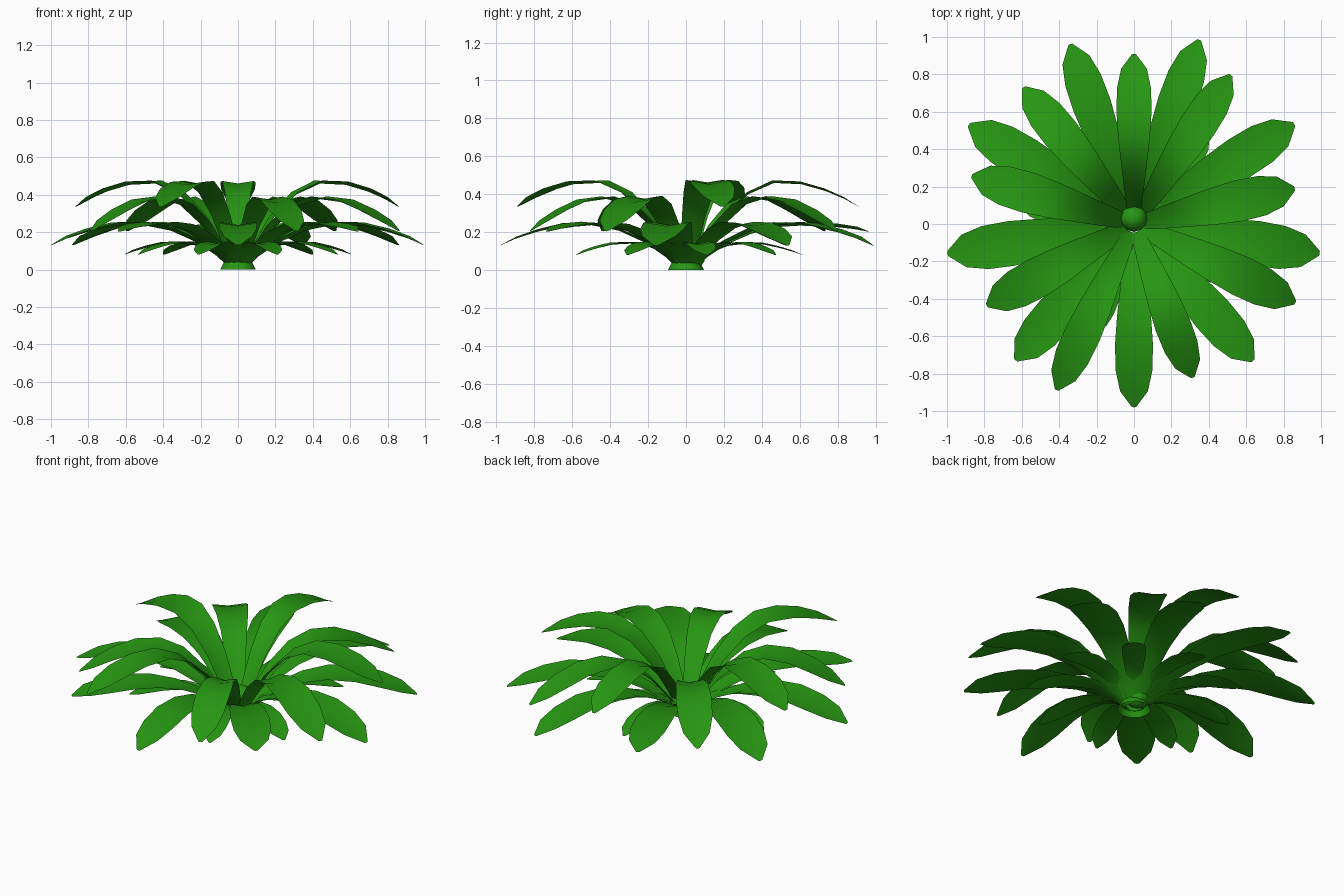
import bpy, bmesh
from math import radians, sin, cos
from mathutils import Vector

cube = bpy.data.objects.get("Cube")
if cube:
    bpy.data.objects.remove(cube, do_unlink=True)

# One leaf green for the whole plant
green = bpy.data.materials.new("leaf_green")
green.use_nodes = True
colour = (0.02, 0.31, 0.006, 1)
green.diffuse_color = colour
green.node_tree.nodes["Principled BSDF"].inputs["Base Color"].default_value = colour

# Half width along a leaf, one value per row from root to tip
WIDTHS = (0.036, 0.048, 0.064, 0.082, 0.1, 0.112, 0.108, 0.082, 0.012)
# Share of the reach for each row
STEPS = (0.05, 0.11, 0.22, 0.36, 0.51, 0.67, 0.81, 0.92, 1.0)

# Height of each row for the kinds of leaf
TALL = (0.02, 0.125, 0.275, 0.4, 0.46, 0.453, 0.417, 0.375, 0.335)
MIDDLE = (0.02, 0.1, 0.23, 0.337, 0.376, 0.357, 0.303, 0.25, 0.205)
LOW = (0.015, 0.07, 0.145, 0.208, 0.238, 0.233, 0.2, 0.165, 0.13)
FLAT = (0.015, 0.065, 0.135, 0.193, 0.228, 0.238, 0.229, 0.217, 0.203)
SMALL = (0.015, 0.05, 0.095, 0.128, 0.14, 0.135, 0.116, 0.097, 0.08)


def finish(ob):
    """Give the object its colour and smooth shading."""
    ob.data.materials.clear()
    ob.data.materials.append(green)
    for face in ob.data.polygons:
        face.use_smooth = True


def leaf(name, angle, reach, heights, wide=1.0):
    """Arching blade with a shallow channel along its middle."""
    a = radians(angle)
    out, side = Vector((cos(a), sin(a), 0)), Vector((-sin(a), cos(a), 0))
    # Leaves towards the front and back are slimmer
    wide *= 1 - 0.16 * sin(a) ** 2
    bm = bmesh.new()
    rows = []
    for step, height, width in zip(STEPS, heights, WIDTHS):
        w = width * wide
        spine = out * max(step * reach, 0.045) + Vector((0, 0, height))
        lift = Vector((0, 0, 0.16 * w)) - out * 0.1 * w
        rows.append([bm.verts.new(spine + side * s * w + lift * abs(s))
                     for s in (-1, 0, 1)])
    for low, high in zip(rows, rows[1:]):
        for i in range(2):
            bm.faces.new((low[i], high[i], high[i + 1], low[i + 1]))
    bmesh.ops.recalc_face_normals(bm, faces=bm.faces)
    if sum(f.normal.z for f in bm.faces) < 0:
        bmesh.ops.reverse_faces(bm, faces=bm.faces)
    mesh = bpy.data.meshes.new(name)
    bm.to_mesh(mesh)
    bm.free()
    ob = bpy.data.objects.new(name, mesh)
    bpy.context.collection.objects.link(ob)
    finish(ob)


# Upper leaves: (angle, reach)
for angle, reach in ((90, 0.91), (12.5, 0.88), (245, 0.98), (163.5, 0.905)):
    leaf("tall_leaf", angle, reach, TALL)
for angle, reach in ((57, 0.95), (334, 0.96), (291, 0.88), (209, 0.9), (129, 0.94)):
    leaf("middle_leaf", angle, reach, MIDDLE)

# Lower leaves: six drooping, three flatter
for angle, reach in ((270, 0.98), (351, 1.005), (32, 1.01), (70.5, 1.045),
                     (149, 1.03), (189, 1.01)):
    leaf("low_leaf", angle, reach, LOW, 1.08)
for angle, reach in ((311, 0.97), (109.5, 1.02), (229, 0.965)):
    leaf("flat_leaf", angle, reach, FLAT, 1.08)

# Small leaves beneath, evenly spaced
for i in range(9):
    leaf("small_leaf", 90 + 40 * i, 0.615, SMALL, 0.68)

# Flared foot, open below
bpy.ops.mesh.primitive_cone_add(vertices=12, radius1=0.095, radius2=0.075, depth=0.04,
                                end_fill_type='NOTHING', location=(0, 0, 0.02))
foot = bpy.context.object
foot.name = "foot"
finish(foot)

# Round bud in the heart of the rosette
bpy.ops.mesh.primitive_uv_sphere_add(segments=12, ring_count=8, radius=0.072,
                                     location=(0, 0.03, 0.075))
bud = bpy.context.object
bud.name = "bud"
finish(bud)
